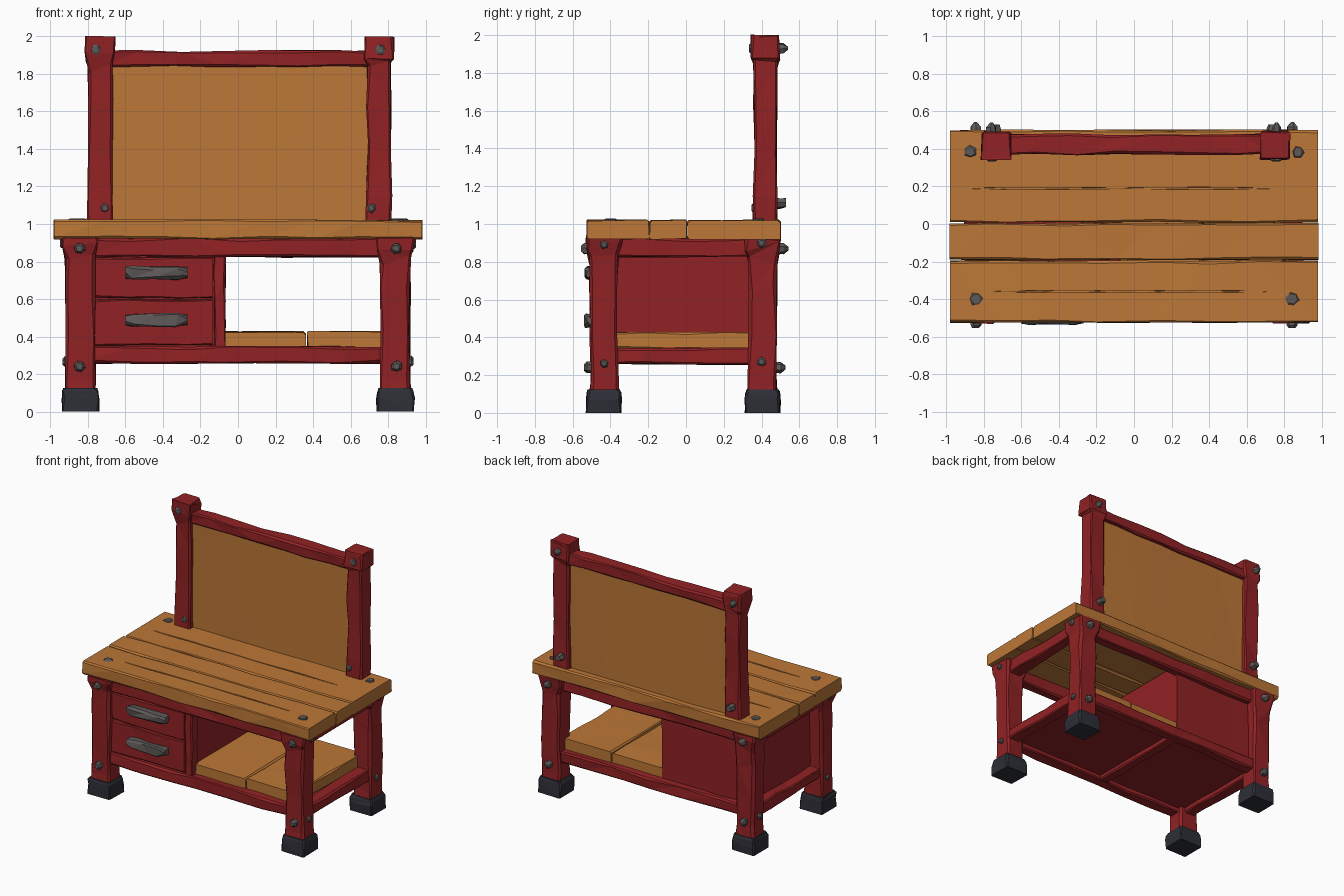
import bpy, bmesh, math, random
from mathutils import Vector

if "Cube" in bpy.data.objects:
    bpy.data.objects.remove(bpy.data.objects["Cube"])

random.seed(7)


def material(name, rgb):
    m = bpy.data.materials.new(name)
    m.diffuse_color = (*rgb, 1)
    m.use_nodes = True
    m.node_tree.nodes["Principled BSDF"].inputs["Base Color"].default_value = m.diffuse_color
    return m


RED = material("red paint", (0.285, 0.016, 0.018))
WOOD = material("orange wood", (0.50, 0.185, 0.038))
IRON = material("dark iron", (0.027, 0.028, 0.038))
STEEL = material("grey steel", (0.112, 0.100, 0.100))


def finish(name, bm, mat):
    bmesh.ops.recalc_face_normals(bm, faces=bm.faces)
    me = bpy.data.meshes.new(name)
    bm.to_mesh(me)
    bm.free()
    me.materials.append(mat)
    ob = bpy.data.objects.new(name, me)
    bpy.context.collection.objects.link(ob)
    return ob


def beam(name, axis, lo, hi, mat, n=4, jit=0.006, ch=0.012, flare=None):
    """Hand-hewn bar from lo to hi: chamfered rings along one axis, slightly uneven.
    flare is a list of (position 0..1, section scale) stations."""
    a = "xyz".index(axis)
    b, c = [i for i in range(3) if i != a]
    mid = [(lo[i] + hi[i]) / 2 for i in range(3)]
    hb, hc = (hi[b] - lo[b]) / 2, (hi[c] - lo[c]) / 2
    stations = flare or [(i / n, 1) for i in range(n + 1)]
    bm = bmesh.new()
    rings = []
    for k, (t, s) in enumerate(stations):
        end = k in (0, len(stations) - 1)
        ring = []
        for sb, sc, first in ((-1, -1, 0), (1, -1, 1), (1, 1, 0), (-1, 1, 1)):
            jb, jc = random.uniform(-jit, jit), random.uniform(-jit, jit)
            e = ch * random.uniform(0.3, 1.3)
            cut = [(0, e), (e, 0)]
            if first:
                cut.reverse()
            slide = 0 if end else random.uniform(-0.25, 0.25) / len(stations)
            for eb, ec in cut:
                p = [0, 0, 0]
                p[a] = lo[a] + (hi[a] - lo[a]) * (t + slide)
                p[b] = mid[b] + sb * (hb * s - eb) + jb
                p[c] = mid[c] + sc * (hc * s - ec) + jc
                ring.append(bm.verts.new(p))
        rings.append(ring)
    for r0, r1 in zip(rings, rings[1:]):
        for i in range(8):
            j = (i + 1) % 8
            bm.faces.new((r0[i], r0[j], r1[j], r1[i]))
    bm.faces.new(rings[0])
    bm.faces.new(rings[-1])
    bmesh.ops.triangulate(bm, faces=[f for f in bm.faces if len(f.verts) == 4])
    return finish(name, bm, mat)


# Legs and iron feet
LEG = [(0, 1.05), (0.12, 1), (0.4, 0.96), (0.7, 1.0), (0.86, 1.03), (0.95, 1.25), (1, 1.3)]
FOOT = [(0, 1), (0.55, 1.02), (0.85, 0.97), (1, 0.9)]
for sx, side in ((-1, "left"), (1, "right")):
    for y, end in ((-0.435, "front"), (0.405, "back")):
        x = 0.84 * sx
        beam(f"{end}_{side}_leg", "z", (x - .078, y - .074, .08), (x + .078, y + .074, .925),
             RED, flare=LEG, ch=.016)
        beam(f"{end}_{side}_foot", "z", (x - .098, y - .092, 0), (x + .098, y + .092, .125),
             IRON, flare=FOOT, jit=.004)

# Lower rails and upper aprons
for z0, z1, kind in ((.258, .345, "lower_rail"), (.825, .925, "apron")):
    beam("front_" + kind, "x", (-.82, -.485, z0), (.82, -.40, z1), RED, n=6)
    beam("back_" + kind, "x", (-.82, .37, z0), (.82, .455, z1), RED, n=6)
    for sx, side in ((-1, "left"), (1, "right")):
        x = .85 * sx
        beam(f"{side}_{kind}", "y", (x - .05, -.44, z0), (x + .05, .41, z1), RED)
beam("middle_floor_rail", "y", (-.09, -.42, .26), (-.01, .39, .32), RED, jit=.004)
beam("floor_panel", "x", (-.82, -.43, .295), (.82, .40, .335), RED, jit=.002, ch=.004)

# Drawer cabinet
beam("cabinet_body", "x", (-.82, -.44, .31), (-.075, .405, .91), RED, jit=.003, ch=.006)
beam("cabinet_stile", "z", (-.128, -.475, .33), (-.066, -.40, .85), RED, jit=.004, ch=.008)
for z0, z1, name in ((.352, .596, "lower"), (.606, .822, "upper")):
    beam(name + "_drawer_front", "x", (-.765, -.472, z0), (-.136, -.42, z1), RED, jit=.004, ch=.008)
    z = z0 + .135
    beam(name + "_drawer_handle", "x", (-.60, -.535, z - .034), (-.27, -.46, z + .034), STEEL,
         flare=[(0, .8), (.15, 1), (.5, .9), (.85, 1), (1, .7)], ch=.016)

# Lower shelf planks
beam("left_shelf_plank", "y", (-.08, -.425, .335), (.362, .40, .425), WOOD, jit=.004)
beam("right_shelf_plank", "y", (.370, -.425, .335), (.80, .40, .428), WOOD, jit=.004)

# Tabletop planks, with long cracks cut into the outer two
planks = []
for y0, y1, x0, x1, name in ((-.525, -.198, -.98, .98, "front"), (-.192, .004, -.985, .985, "middle"),
                             (.010, .50, -.98, .98, "back")):
    planks.append(beam(name + "_top_plank", "x", (x0, y0, .92), (x1, y1, 1.02), WOOD,
                       n=7, jit=.0045, ch=.012))
for plank, y, x0, x1 in ((planks[0], -.36, -.75, .74), (planks[2], .19, -.89, .76)):
    cutter = beam("crack_cutter", "x", (x0, y - .006, 1.0), (x1, y + .006, 1.06), WOOD, jit=0, ch=.001,
                  flare=[(0, .3), (.2, 1), (.5, .5), (.75, 1.1), (1, .3)])
    cutter.hide_render = True
    cutter.hide_set(True)
    mod = plank.modifiers.new("crack", "BOOLEAN")
    mod.operation, mod.object, mod.solver = "DIFFERENCE", cutter, "EXACT"

# Backboard frame
POST = [(0, 1.05), (.15, 1), (.4, .93), (.65, 1), (.84, .98), (.90, 1.2), (.98, 1.2), (1, 1.08)]
for x, side in ((-.735, "left"), (.752, "right")):
    beam(side + "_post", "z", (x - .066, .358, .98), (x + .066, .482, 2.0), RED, flare=POST, jit=.005)
beam("top_frame_rail", "x", (-.72, .372, 1.84), (.74, .478, 1.922), RED, n=7)
beam("backboard_panel", "x", (-.70, .398, 1.0), (.72, .45, 1.86), WOOD, n=5, jit=.005, ch=.006)


# Rough steel studs
def stud(bm, pos, direction, r=.03, h=.035, tip=.6):
    d = Vector(direction)
    q = d.to_track_quat("Z", "Y")
    n = 6
    turn = random.random()
    rings = []
    for z, s in ((-.02, 1), (h * .5, 1), (h, tip)):
        ring = []
        for i in range(n):
            ang = math.tau * i / n + turn
            k = r * s * random.uniform(.85, 1.15)
            p = Vector((k * math.cos(ang), k * math.sin(ang), z))
            ring.append(bm.verts.new(Vector(pos) + q @ p))
        rings.append(ring)
    for r0, r1 in zip(rings, rings[1:]):
        for i in range(n):
            j = (i + 1) % n
            bm.faces.new((r0[i], r0[j], r1[j], r1[i]))
    bm.faces.new(rings[0])
    bm.faces.new(rings[-1])


bm = bmesh.new()
for sx in (-1, 1):
    # front, back and outer side of the legs
    for z, out in ((.24, 0), (.87, .015)):
        stud(bm, (sx * .845, -.51 - out, z), (0, -1, 0), h=.03)
        stud(bm, (sx * .845, .478 + out, z), (0, 1, 0), h=.05, tip=.3)
        stud(bm, (sx * (.917 + out), -.435, z + .02), (sx, 0, 0), r=.022, h=.018)
        stud(bm, (sx * (.917 + out), .40, z + .03), (sx, 0, 0), r=.025, h=.018)
    # posts
    x = .76 * sx
    stud(bm, (x, .345, 1.93), (0, -1, 0), r=.028, h=.012)
    stud(bm, (x, .49, 1.93), (0, 1, 0), r=.028, h=.05, tip=.3)
    stud(bm, (.71 * sx, .362, 1.085), (0, -1, 0), r=.026, h=.014)
    stud(bm, (.74 * sx, .48, 1.11), (0, 1, 0), r=.03, h=.05, tip=.8)
    # tabletop
    stud(bm, (sx * .843, -.40, 1.018), (0, 0, 1), r=.035, h=.01, tip=.8)
    stud(bm, (sx * .875, .385, 1.018), (0, 0, 1), r=.032, h=.012, tip=.8)
finish("steel_studs", bm, STEEL)
